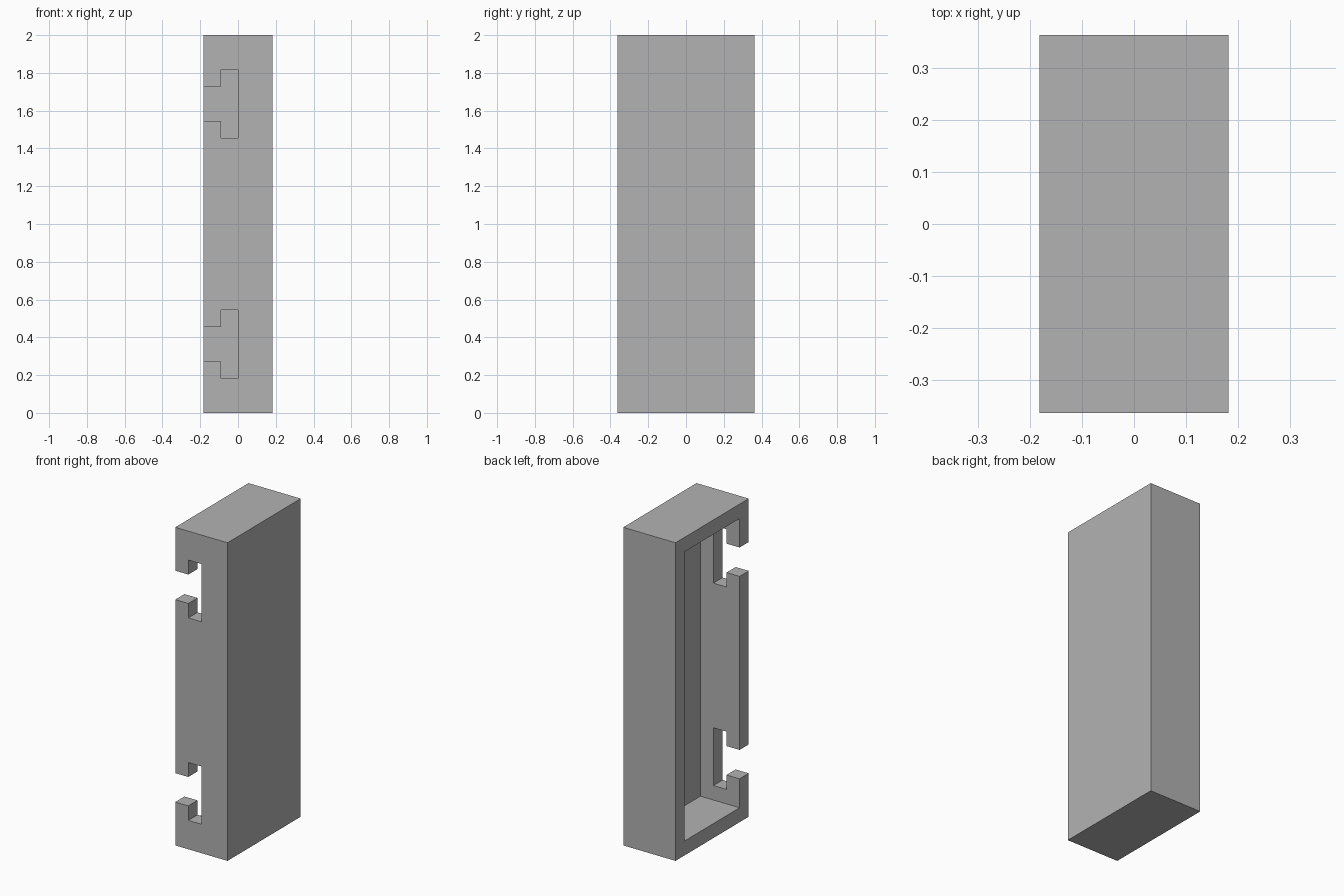
import bpy
import bmesh

U = 2 / 22  # wall thickness, the module of the whole part

if "Cube" in bpy.data.objects:
    bpy.data.objects.remove(bpy.data.objects["Cube"], do_unlink=True)

grey = bpy.data.materials.new("mid_grey")
grey.use_nodes = True
colour = (0.448, 0.448, 0.448, 1)
grey.diffuse_color = colour
grey.node_tree.nodes["Principled BSDF"].inputs["Base Color"].default_value = colour


def prism(name, outline, y0, y1):
    """Extrude an x-z outline along y, all in modules."""
    bm = bmesh.new()
    face = bm.faces.new([bm.verts.new((x * U, y0 * U, z * U)) for x, z in outline])
    side = bmesh.ops.extrude_face_region(bm, geom=[face])["geom"]
    moved = [v for v in side if isinstance(v, bmesh.types.BMVert)]
    bmesh.ops.translate(bm, verts=moved, vec=(0, (y1 - y0) * U, 0))
    bmesh.ops.recalc_face_normals(bm, faces=bm.faces)
    mesh = bpy.data.meshes.new(name)
    bm.to_mesh(mesh)
    bm.free()
    mesh.materials.append(grey)
    obj = bpy.data.objects.new(name, mesh)
    bpy.context.collection.objects.link(obj)
    return obj


def rect(x0, x1, z0, z1):
    return [(x0, z0), (x1, z0), (x1, z1), (x0, z1)]


def t_slot(z):
    """Narrow neck at the open edge, wider pocket behind it."""
    return [(-3, z - 1), (-1, z - 1), (-1, z - 2), (0, z - 2),
            (0, z + 2), (-1, z + 2), (-1, z + 1), (-3, z + 1)]


# Box housing, open on its right side
housing = prism("housing", rect(-2, 2, 0, 22), -4, 4)

# Cavity and the two T-shaped slots through the front wall
cutters = [prism("cavity_cutter", rect(-3, 1, 1, 21), -3, 3)]
for label, z in (("lower", 4), ("upper", 18)):
    cutters.append(prism(label + "_slot_cutter", t_slot(z), -5, -2))

bpy.context.view_layer.objects.active = housing
for cutter in cutters:
    cutter.hide_render = True
    mod = housing.modifiers.new(cutter.name, "BOOLEAN")
    mod.operation = "DIFFERENCE"
    mod.solver = "EXACT"
    mod.object = cutter
    bpy.ops.object.modifier_apply(modifier=mod.name)
    bpy.data.objects.remove(cutter, do_unlink=True)
